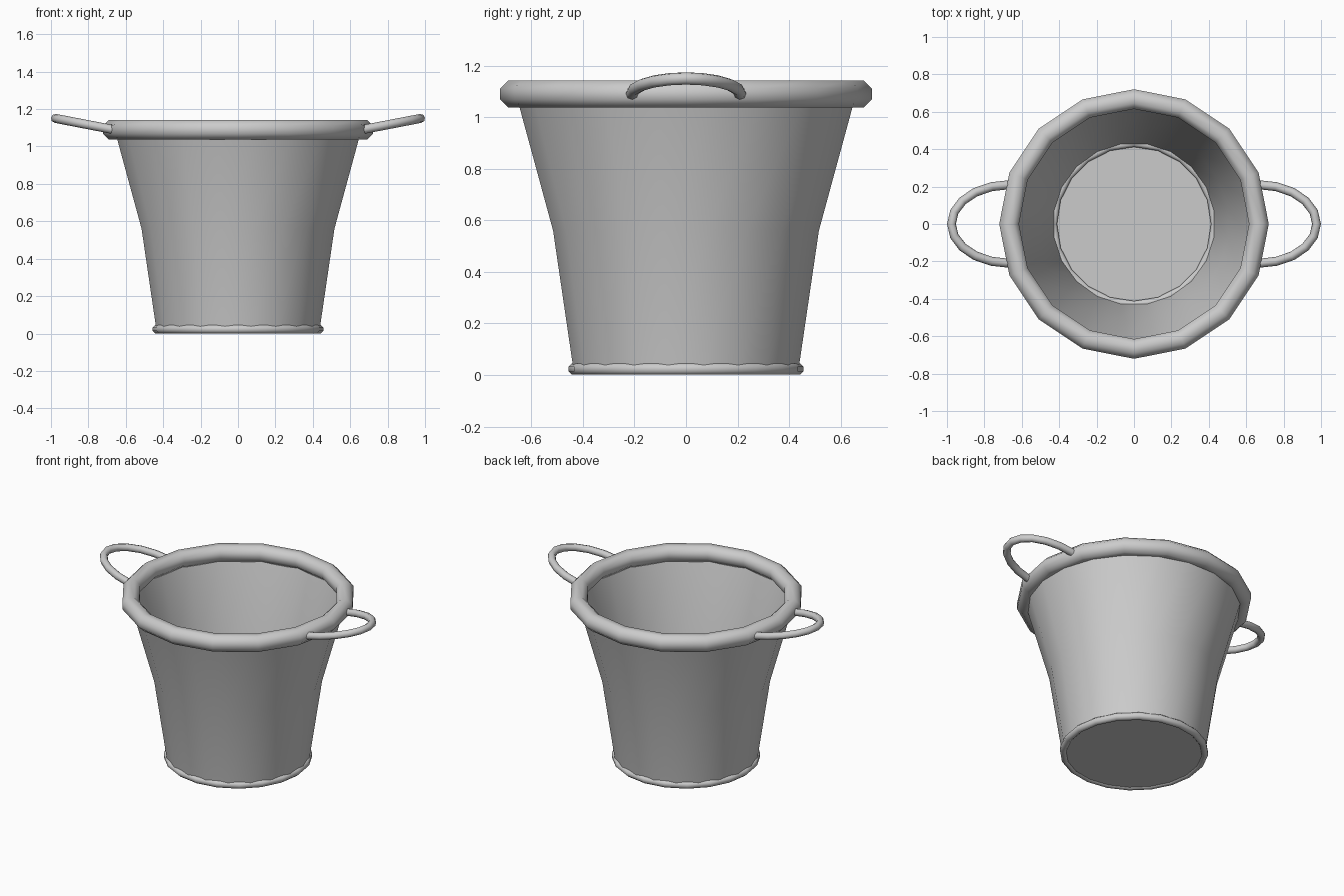
import bpy, bmesh
from math import sin, cos, pi, radians

cube = bpy.data.objects.get("Cube")
if cube:
    bpy.data.objects.remove(cube)

metal = bpy.data.materials.new("grey metal")
metal.use_nodes = True
GREY = (0.6, 0.6, 0.6, 1)
metal.diffuse_color = GREY
metal.node_tree.nodes["Principled BSDF"].inputs["Base Color"].default_value = GREY


def smooth(ob, angle):
    bpy.ops.object.select_all(action="DESELECT")
    ob.select_set(True)
    bpy.context.view_layer.objects.active = ob
    bpy.ops.object.shade_smooth_by_angle(angle=radians(angle))


def lathe(name, profile, sides, phase=0.0, closed=False, angle=50):
    """Spin (radius, z) points round z; a zero radius becomes one pole vertex."""
    bm = bmesh.new()
    rings = []
    for r, z in profile:
        if r == 0:
            rings.append([bm.verts.new((0, 0, z))] * sides)
        else:
            turns = [phase + 2 * pi * i / sides for i in range(sides)]
            rings.append([bm.verts.new((r * cos(a), r * sin(a), z)) for a in turns])
    pairs = list(zip(rings, rings[1:]))
    if closed:
        pairs.append((rings[-1], rings[0]))
    for low, high in pairs:
        for i in range(sides):
            j = (i + 1) % sides
            corners = [low[i], low[j], high[j], high[i]]
            bm.faces.new(list(dict.fromkeys(corners)))
    bmesh.ops.recalc_face_normals(bm, faces=bm.faces)
    mesh = bpy.data.meshes.new(name)
    bm.to_mesh(mesh)
    bm.free()
    mesh.materials.append(metal)
    ob = bpy.data.objects.new(name, mesh)
    bpy.context.collection.objects.link(ob)
    smooth(ob, angle)
    return ob


def ring(name, major, minor, z, sides, steps=8):
    section = [(major + minor * cos(2 * pi * (k + 0.5) / steps),
                z + minor * sin(2 * pi * (k + 0.5) / steps)) for k in range(steps)]
    return lathe(name, section, sides, phase=pi / 2, closed=True, angle=60)


# Thin-walled tapered body with a floor
lathe("bucket_body",
      [(0, 0.008), (0.44, 0.008), (0.522, 0.56), (0.668, 1.09),
       (0.656, 1.09), (0.51, 0.56), (0.43, 0.02), (0, 0.02)],
      20, phase=pi / 20)

# Rolled rim and foot ring
ring("top_rim", 0.668, 0.057, 1.09, 16)
ring("foot_ring", 0.434, 0.024, 0.023, 20)


# Looped handles, tilted up away from the rim
def handle(name, side):
    curve = bpy.data.curves.new(name, "CURVE")
    curve.dimensions = "3D"
    curve.bevel_depth = 0.024
    curve.bevel_resolution = 2
    curve.use_fill_caps = True
    spline = curve.splines.new("POLY")
    steps = 10
    spline.points.add(steps)
    for k, point in enumerate(spline.points):
        t = pi * (k / steps - 0.5)
        reach = cos(t)
        point.co = (side * (0.665 + 0.311 * reach), 0.21 * sin(t),
                    1.09 + 0.06 * reach, 1)
    ob = bpy.data.objects.new(name, curve)
    bpy.context.collection.objects.link(ob)
    bpy.ops.object.select_all(action="DESELECT")
    ob.select_set(True)
    bpy.context.view_layer.objects.active = ob
    bpy.ops.object.convert(target="MESH")
    ob = bpy.context.view_layer.objects.active
    ob.data.materials.clear()
    ob.data.materials.append(metal)
    smooth(ob, 60)


handle("left_handle", 1)
handle("right_handle", -1)
